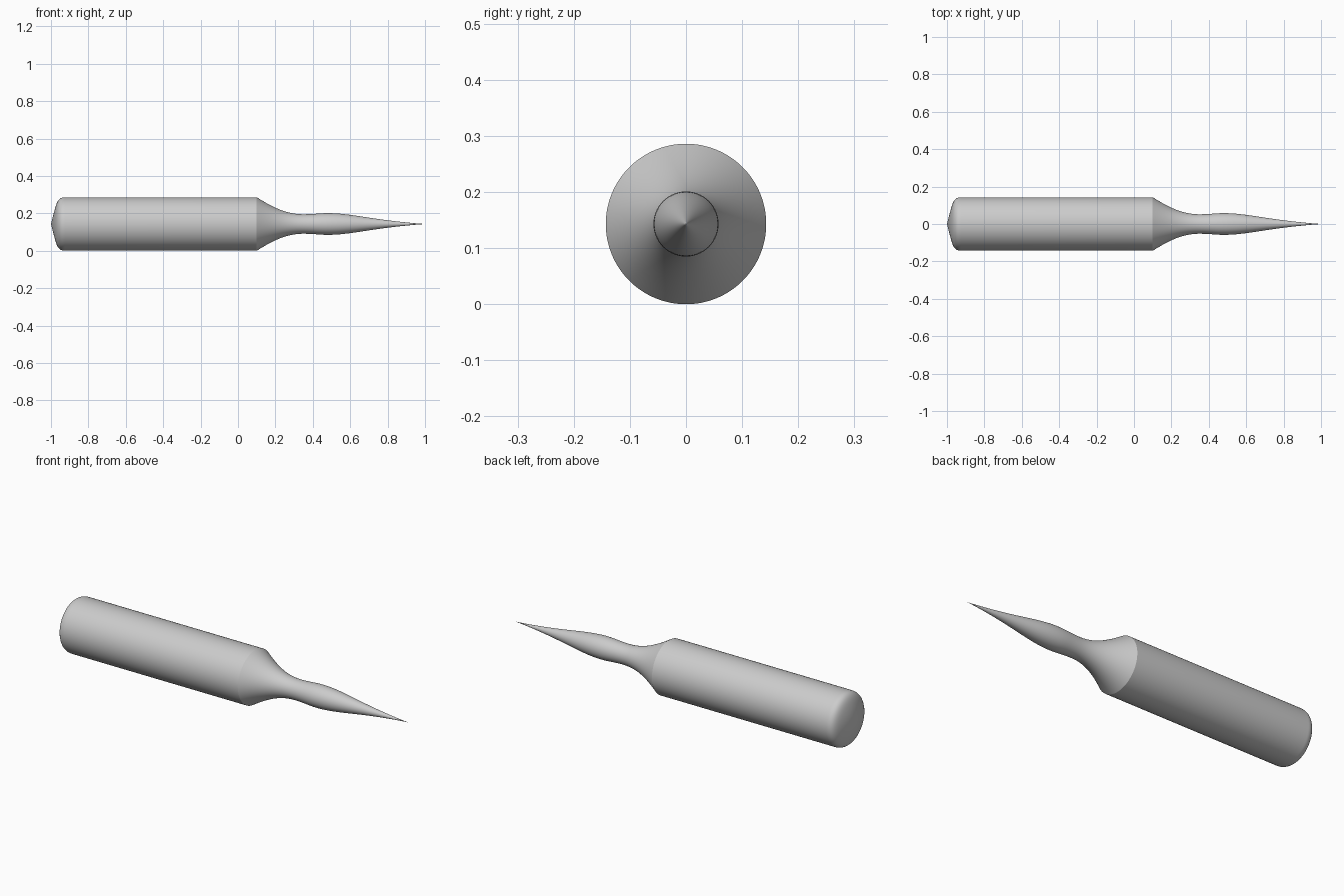
import bpy, bmesh, math
from mathutils import Vector
from mathutils.geometry import interpolate_bezier

cube = bpy.data.objects.get("Cube")
if cube:
    bpy.data.objects.remove(cube, do_unlink=True)

RADIUS = 0.143
SIDES = 96

steel = bpy.data.materials.new("grey_metal")
steel.use_nodes = True
grey = (0.6, 0.6, 0.6, 1)
steel.diffuse_color = grey
steel.node_tree.nodes["Principled BSDF"].inputs["Base Color"].default_value = grey


def bezier(p0, h0, h1, p1, steps):
    """Sample a smooth stretch of the (x, radius) profile."""
    return [tuple(p) for p in interpolate_bezier(
        *(Vector(p) for p in (p0, h0, h1, p1)), steps)]


def lathe(name, profile):
    """Spin an (x, radius) profile around the long axis."""
    bm = bmesh.new()
    rings = []
    for x, r in profile:
        if r < 1e-5:
            rings.append([bm.verts.new((x, 0, RADIUS))] * SIDES)
        else:
            rings.append([bm.verts.new((x, r * math.cos(a), RADIUS + r * math.sin(a)))
                          for a in (math.tau * i / SIDES for i in range(SIDES))])
    for a, b in zip(rings, rings[1:]):
        for i in range(SIDES):
            j = (i + 1) % SIDES
            corners = dict.fromkeys((a[i], a[j], b[j], b[i]))
            bm.faces.new(list(corners))
    bmesh.ops.recalc_face_normals(bm, faces=bm.faces)
    mesh = bpy.data.meshes.new(name)
    bm.to_mesh(mesh)
    bm.free()
    mesh.materials.append(steel)
    obj = bpy.data.objects.new(name, mesh)
    bpy.context.collection.objects.link(obj)
    bpy.ops.object.select_all(action="DESELECT")
    obj.select_set(True)
    bpy.context.view_layer.objects.active = obj
    bpy.ops.object.shade_smooth_by_angle(angle=math.radians(25))
    return obj


# Shallow conical end, rounded shoulder, straight shank
profile = [(-1, 0)]
profile += bezier((-0.978, 0.085), (-0.967, 0.125), (-0.955, RADIUS), (-0.925, RADIUS), 12)
# Concave neck, slight bulge, then the long needle point
profile += bezier((0.1, RADIUS), (0.2, 0.08), (0.27, 0.05), (0.36, 0.052), 16)
profile += bezier((0.36, 0.052), (0.41, 0.053), (0.44, 0.058), (0.48, 0.058), 10)[1:]
profile += bezier((0.48, 0.058), (0.61, 0.058), (0.72, 0.02), (1, 0), 24)[1:]
lathe("needle_tool", profile)
